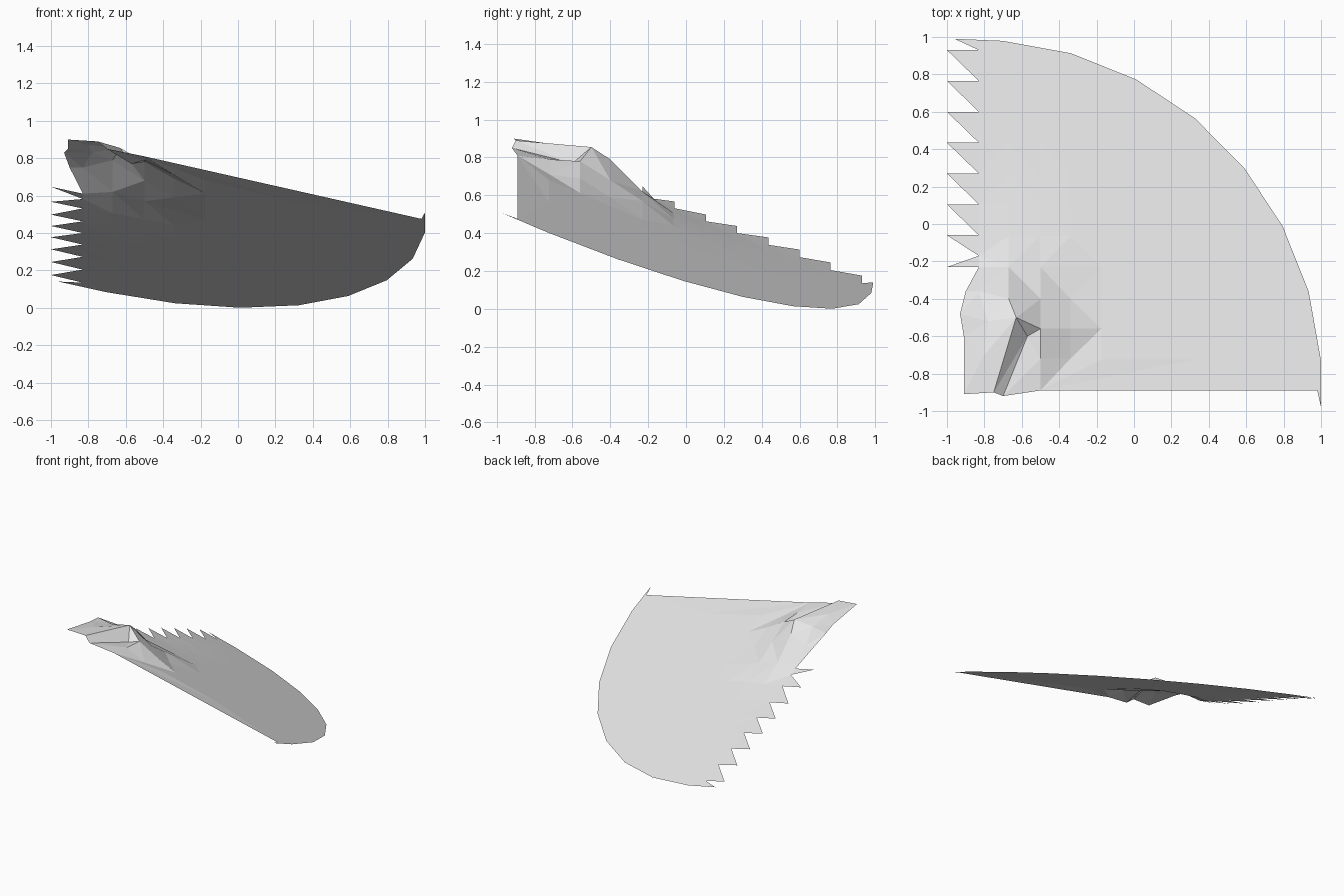
import bpy
import math
from mathutils import Vector
from mathutils.geometry import delaunay_2d_cdt

cube = bpy.data.objects.get("Cube")
if cube:
    bpy.data.objects.remove(cube, do_unlink=True)

STEP = 0.165          # spacing of the terrain grid
CENTRE = Vector((-0.85, -0.87))
RADIUS = 1.855


def slope_height(x, y):
    """Tilted sheet with a shallow hollow beside the serrated edge."""
    hollow = 0.03 * math.exp(-((x + 1) ** 2 + y ** 2) / 0.15)
    return 0.332 - 0.239 * x - 0.425 * y - hollow


points = []
heights = []


def add_point(x, y, z=None):
    points.append(Vector((x, y)))
    heights.append(slope_height(x, y) if z is None else z)
    return len(points) - 1


# Curved outer rim, from the front right corner round to the back
add_point(0.98, -0.89)
add_point(1, -0.98)
for i in range(8):
    angle = math.radians(4.3 + 11.6 * i)
    add_point(CENTRE.x + RADIUS * math.cos(angle),
              CENTRE.y + RADIUS * math.sin(angle))

# Serrated side edge
add_point(-0.96, 0.99)
for i in range(7):
    y = 0.93 - STEP * i
    add_point(-0.83, y)
    add_point(-1, y)
add_point(-0.83, -0.17)
add_point(-1, -0.23)
add_point(-0.83, -0.23)

# Outer edge of the hill, then its ridge and gully where they reach the front
for x, y, z in [(-0.9, -0.36, 0.75), (-0.93, -0.48, 0.83), (-0.91, -0.6, 0.85),
                (-0.91, -0.91, 0.9)]:
    add_point(x, y, z)
ridge_end = add_point(-0.75, -0.9, 0.89)
gully_end = add_point(-0.7, -0.92, 0.85)
add_point(-0.5, -0.89, 0.81)
rim_count = len(points)
edges = [(i, (i + 1) % rim_count) for i in range(rim_count)]

# Crest of the hill and the gully beside it
edges.append((ridge_end, add_point(-0.63, -0.5, 0.855)))
edges.append((gully_end, add_point(-0.57, -0.6, 0.77)))

# Facets of the hill
for x, y, z in [(-0.8, -0.7, 0.87), (-0.78, -0.52, 0.83), (-0.67, -0.4, 0.79),
                (-0.83, -0.36, 0.75), (-0.67, -0.23, 0.62), (-0.5, -0.23, 0.57),
                (-0.5, -0.4, 0.68), (-0.5, -0.56, 0.78), (-0.5, -0.72, 0.79),
                (-0.34, -0.56, 0.69), (-0.34, -0.72, 0.71), (-0.34, -0.4, 0.59)]:
    add_point(x, y, z)

# Plain grid over the rest of the slope
for column in range(12):
    for row in range(12):
        x, y = -0.67 + STEP * column, -0.725 + STEP * row
        on_hill = x < -0.3 and y < -0.2
        if not on_hill and (Vector((x, y)) - CENTRE).length < RADIUS - 0.1:
            add_point(x, y)

# Triangulate the outline and lift every vertex to its height
flat, _, faces, sources, _, _ = delaunay_2d_cdt(points, edges, [], 1, 0.0001)
verts = []
for co, source in zip(flat, sources):
    z = heights[source[0]] if source else slope_height(co.x, co.y)
    verts.append((co.x, co.y, z))

mesh = bpy.data.meshes.new("terrain_sheet")
mesh.from_pydata(verts, [], [list(f) for f in faces])
mesh.update()
if mesh.polygons[0].normal.z < 0:
    mesh.flip_normals()

# Single pale grey colour
grey = bpy.data.materials.new("pale_grey")
grey.use_nodes = True
colour = (0.8, 0.8, 0.8, 1)
grey.diffuse_color = colour
grey.node_tree.nodes["Principled BSDF"].inputs["Base Color"].default_value = colour
mesh.materials.append(grey)

terrain = bpy.data.objects.new("terrain_sheet", mesh)
bpy.context.collection.objects.link(terrain)
